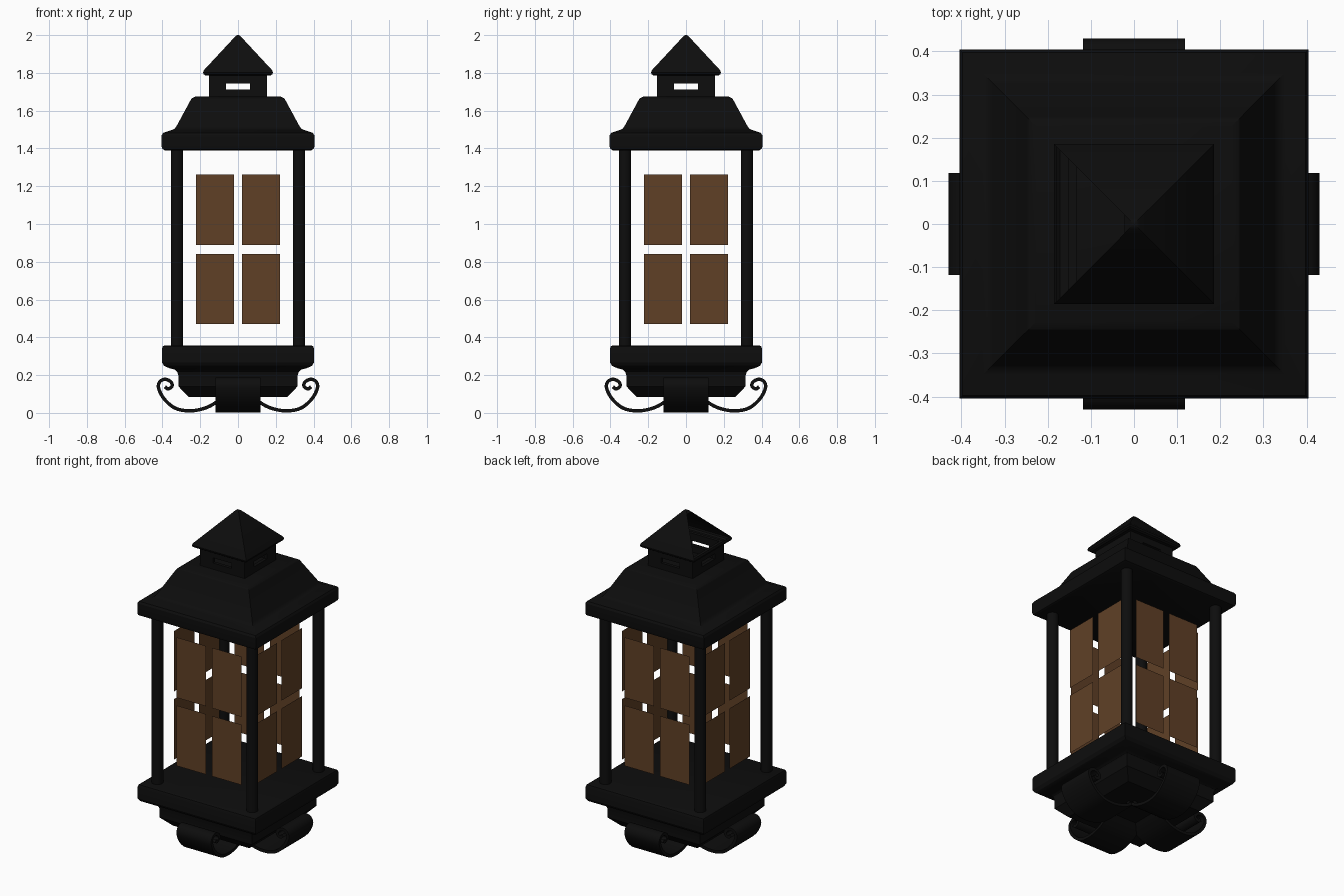
import bpy, bmesh, math
from mathutils import Matrix, Vector

if "Cube" in bpy.data.objects:
    bpy.data.objects.remove(bpy.data.objects["Cube"])


def material(name, rgb):
    m = bpy.data.materials.new(name)
    m.diffuse_color = (*rgb, 1)
    m.use_nodes = True
    m.node_tree.nodes["Principled BSDF"].inputs["Base Color"].default_value = m.diffuse_color
    return m


BLACK = material("black_iron", (0.004, 0.004, 0.004))
AMBER = material("brown_glass", (0.117, 0.051, 0.0194))


def finish(name, bm, mat, angle=None, normals=True):
    if normals:
        bmesh.ops.recalc_face_normals(bm, faces=bm.faces)
    me = bpy.data.meshes.new(name)
    bm.to_mesh(me)
    bm.free()
    me.materials.append(mat)
    ob = bpy.data.objects.new(name, me)
    bpy.context.collection.objects.link(ob)
    if angle:
        bpy.ops.object.select_all(action='DESELECT')
        ob.select_set(True)
        bpy.context.view_layer.objects.active = ob
        bpy.ops.object.shade_smooth_by_angle(angle=math.radians(angle))
    return ob


def square_loft(profile, cap_bottom=True, cap_top=True):
    """Stack of square rings, given as (half width, height) from bottom to top."""
    bm = bmesh.new()
    rings = [[bm.verts.new((sx * h, sy * h, z))
              for sx, sy in ((-1, -1), (1, -1), (1, 1), (-1, 1))] for h, z in profile]
    for a, b in zip(rings, rings[1:]):
        for i in range(4):
            j = (i + 1) % 4
            bm.faces.new((a[i], a[j], b[j], b[i]))
    if cap_bottom:
        bm.faces.new(rings[0][::-1])
    if cap_top:
        bm.faces.new(rings[-1])
    return bm


def add_box(bm, lo, hi):
    lo, hi = Vector(lo), Vector(hi)
    r = bmesh.ops.create_cube(bm, size=1)
    size = hi - lo
    bmesh.ops.scale(bm, vec=size, verts=r['verts'])
    bmesh.ops.translate(bm, vec=(lo + hi) / 2, verts=r['verts'])


def four_sides(bm):
    """Repeat the front geometry on all four sides."""
    src = bm.verts[:] + bm.edges[:] + bm.faces[:]
    for k in (1, 2, 3):
        d = bmesh.ops.duplicate(bm, geom=src)
        vs = [g for g in d['geom'] if isinstance(g, bmesh.types.BMVert)]
        bmesh.ops.rotate(bm, verts=vs, cent=(0, 0, 0),
                         matrix=Matrix.Rotation(k * math.pi / 2, 3, 'Z'))


# Stepped base
finish("base", square_loft([
    (0.26, 0.083), (0.315, 0.14), (0.315, 0.195), (0.322, 0.218), (0.335, 0.229),
    (0.365, 0.237), (0.392, 0.25), (0.403, 0.268), (0.403, 0.338), (0.398, 0.352),
    (0.387, 0.358)]), BLACK, 30)

# Main roof
finish("roof", square_loft([
    (0.387, 1.39), (0.4, 1.397), (0.404, 1.41), (0.404, 1.47), (0.397, 1.482),
    (0.35, 1.498), (0.335, 1.505), (0.326, 1.517), (0.254, 1.65), (0.245, 1.665),
    (0.226, 1.675)]), BLACK, 30)

# Round corner posts
bm = bmesh.new()
for sx in (-1, 1):
    for sy in (-1, 1):
        bmesh.ops.create_cone(bm, cap_ends=True, segments=24, radius1=0.0325,
                              radius2=0.0325, depth=1.05,
                              matrix=Matrix.Translation((sx * 0.323, sy * 0.323, 0.875)))
finish("corner_posts", bm, BLACK, 30)

# Glass panes, thin sheets, four per side
bm = bmesh.new()
for x0, x1 in ((-0.222, -0.02), (0.02, 0.222)):
    for z0, z1 in ((0.47, 0.842), (0.89, 1.262)):
        bm.faces.new([bm.verts.new((x, -0.281, z)) for x, z in
                      ((x0, z0), (x1, z0), (x1, z1), (x0, z1))])
four_sides(bm)
finish("window_panes", bm, AMBER, normals=False)

# Vent turret with a slot in each wall
bm = bmesh.new()
for x0, x1, z0, z1 in ((-0.153, 0.133, 1.67, 1.713), (-0.153, 0.133, 1.745, 1.79),
                       (-0.153, -0.064, 1.713, 1.745), (0.064, 0.133, 1.713, 1.745)):
    add_box(bm, (x0, -0.153, z0), (x1, -0.133, z1))
four_sides(bm)
finish("vent_turret", bm, BLACK)

# Turret cap, hollow, with its left slope open
bm = square_loft([
    (0.15, 1.786), (0.172, 1.786), (0.182, 1.793), (0.185, 1.803), (0.18, 1.815),
    (0.022, 1.985), (0.012, 1.996), (0.004, 2.0)], cap_bottom=False)
bmesh.ops.recalc_face_normals(bm, faces=bm.faces)
bm.normal_update()
gone = [f for f in bm.faces if f.normal.x < -0.5 and 1.85 < f.calc_center_median().z < 1.95]
bmesh.ops.delete(bm, geom=gone, context='FACES')
finish("turret_cap", bm, BLACK, 30, normals=False)


# Scroll brackets: wide bent ribbons under the base
def smooth_path(pts, steps=6):
    """Catmull-Rom curve through the points."""
    p = [Vector(q) for q in pts]
    p = [2 * p[0] - p[1]] + p + [2 * p[-1] - p[-2]]
    out = []
    for i in range(1, len(p) - 2):
        a, b, c, d = p[i - 1:i + 3]
        for s in range(steps):
            t = s / steps
            out.append(0.5 * (2 * b + (c - a) * t + (2 * a - 5 * b + 4 * c - d) * t * t
                              + (3 * b - a - 3 * c + d) * t ** 3))
    return out + [p[-2]]


path = smooth_path([(0.07, 0.095), (0.11, 0.06), (0.17, 0.027), (0.25, 0.011), (0.33, 0.024),
                    (0.39, 0.073), (0.42, 0.13), (0.414, 0.165), (0.385, 0.178),
                    (0.354, 0.163), (0.35, 0.14), (0.37, 0.127), (0.387, 0.138)])
bm = bmesh.new()
W, T = 0.118, 0.009
rings = []
for i, p in enumerate(path):
    t = (path[min(i + 1, len(path) - 1)] - path[max(i - 1, 0)]).normalized()
    n = Vector((-t.y, t.x)) * T
    rings.append([bm.verts.new((w, -(p.x + s * n.x), max(p.y + s * n.y, 0)))
                  for w, s in ((-W, -1), (W, -1), (W, 1), (-W, 1))])
for a, b in zip(rings, rings[1:]):
    for i in range(4):
        j = (i + 1) % 4
        bm.faces.new((a[i], a[j], b[j], b[i]))
bm.faces.new(rings[0][::-1])
bm.faces.new(rings[-1])
four_sides(bm)
finish("scroll_brackets", bm, BLACK, 40)
